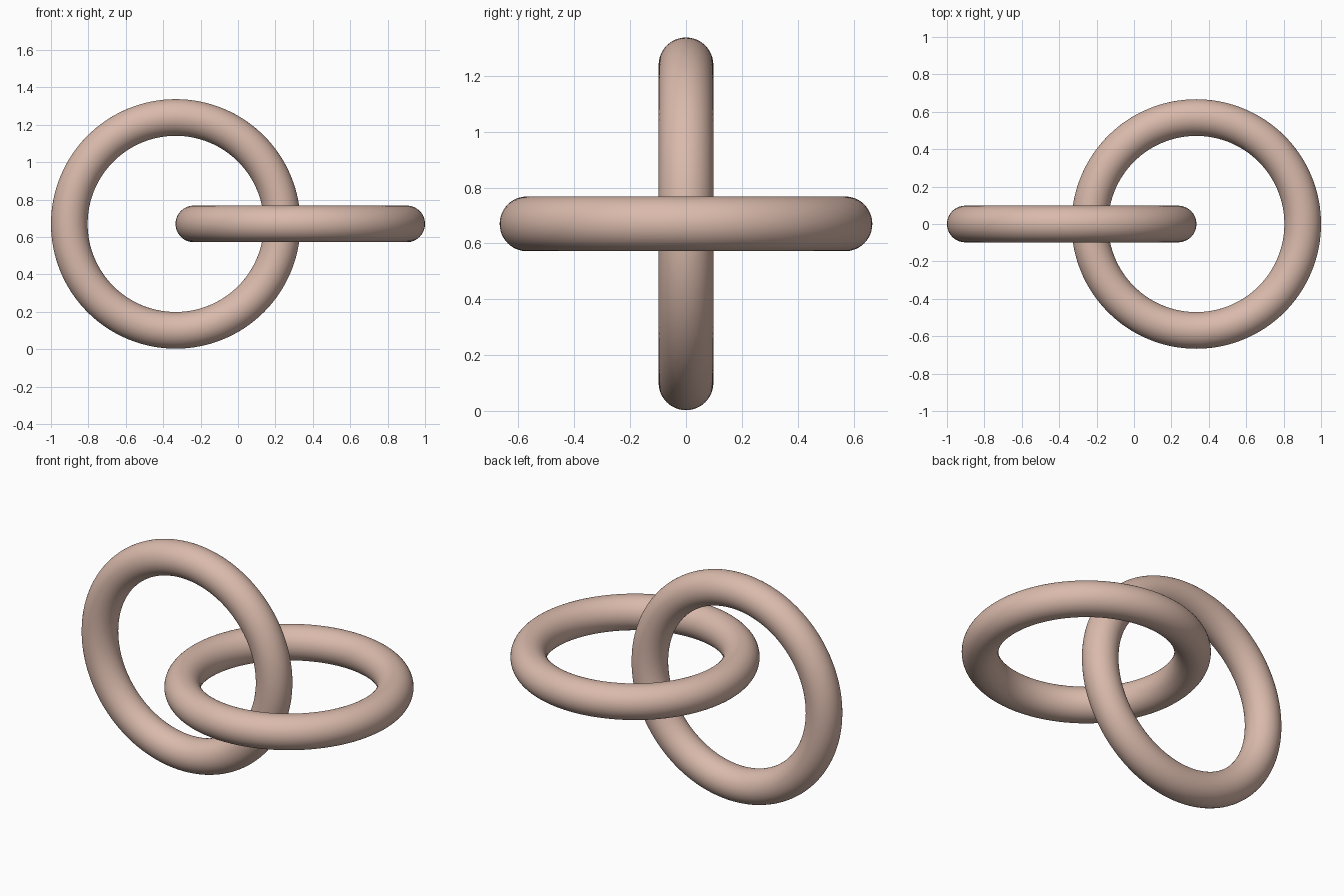
import bpy
import math

if "Cube" in bpy.data.objects:
    bpy.data.objects.remove(bpy.data.objects["Cube"])

MAJOR, MINOR = 0.569, 0.098
OFFSET = 1 - MAJOR - MINOR
HEIGHT = MAJOR + MINOR + 0.003

skin = bpy.data.materials.new("dusty pink")
skin.diffuse_color = (0.70, 0.49, 0.41, 1)
skin.use_nodes = True
skin.node_tree.nodes["Principled BSDF"].inputs["Base Color"].default_value = skin.diffuse_color


def ring(name, x, tilt):
    """One smooth round link."""
    bpy.ops.mesh.primitive_torus_add(
        major_segments=128, minor_segments=48,
        major_radius=MAJOR, minor_radius=MINOR,
        location=(x, 0, HEIGHT), rotation=(tilt, 0, 0))
    obj = bpy.context.object
    obj.name = name
    obj.data.materials.append(skin)
    bpy.ops.object.shade_smooth()
    return obj


# Two interlocked links, one standing and one lying flat
ring("upright_ring", -OFFSET, math.pi / 2)
ring("flat_ring", OFFSET, 0)
